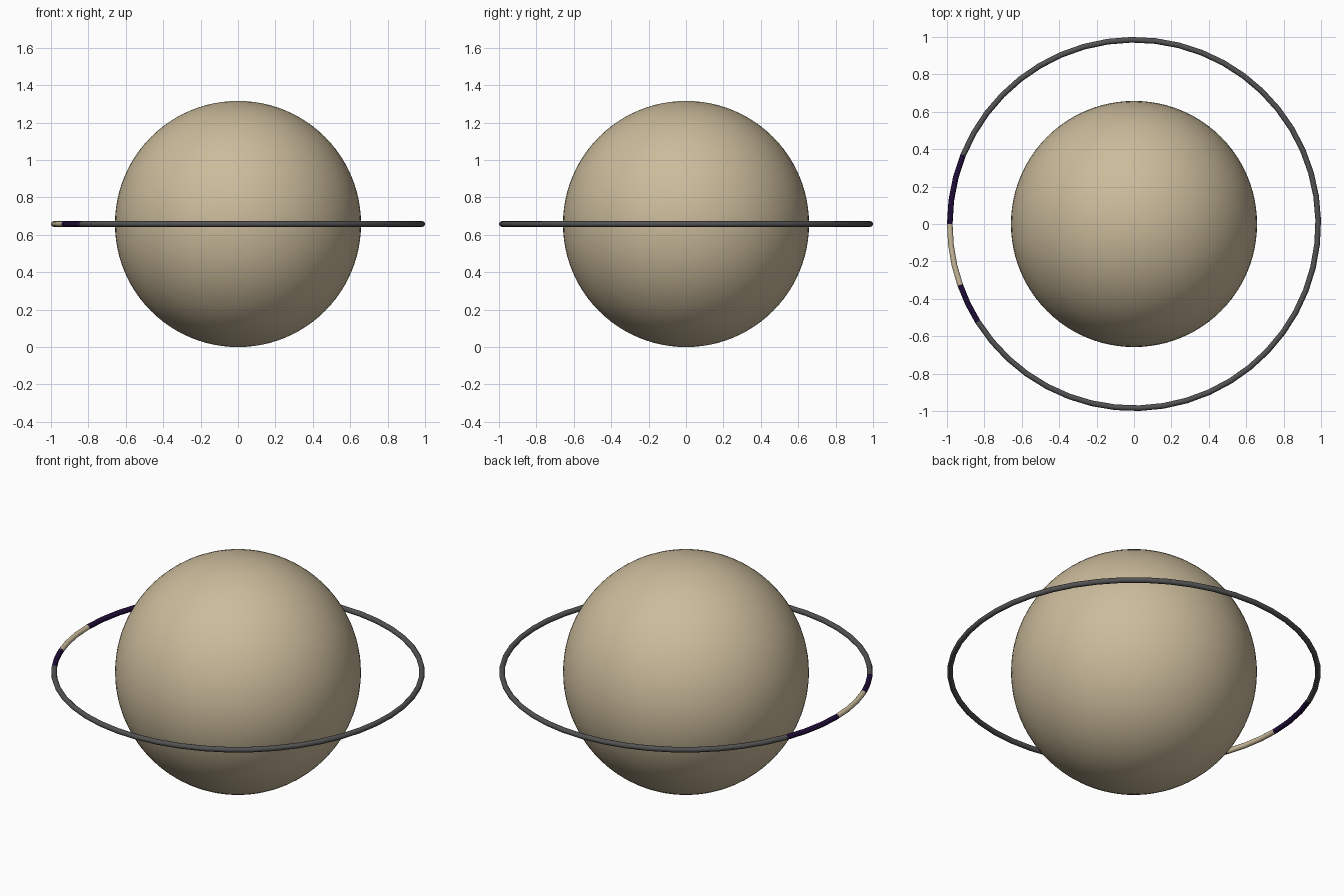
import bpy, bmesh, math

if "Cube" in bpy.data.objects:
    bpy.data.objects.remove(bpy.data.objects["Cube"])

R_BALL, R_RING, R_TUBE, SIDES = 0.658, 0.985, 0.015, 12


def material(name, rgb):
    m = bpy.data.materials.new(name)
    m.diffuse_color = (*rgb, 1)
    m.use_nodes = True
    m.node_tree.nodes["Principled BSDF"].inputs["Base Color"].default_value = m.diffuse_color
    return m


tan = material("tan", (0.60, 0.50, 0.33))
grey = material("dark grey", (0.085, 0.085, 0.085))
purple = material("deep purple", (0.014, 0.004, 0.04))


def finish(name, bm, mats):
    bmesh.ops.recalc_face_normals(bm, faces=bm.faces)
    for f in bm.faces:
        f.smooth = True
    me = bpy.data.meshes.new(name)
    bm.to_mesh(me)
    bm.free()
    for m in mats:
        me.materials.append(m)
    ob = bpy.data.objects.new(name, me)
    ob.location.z = R_BALL
    bpy.context.collection.objects.link(ob)


# Planet ball
bm = bmesh.new()
bmesh.ops.create_uvsphere(bm, u_segments=96, v_segments=48, radius=R_BALL)
finish("planet", bm, [tan])

# Orbit ring: coloured arcs (start, end, steps, material) around the loop
arcs = [(-148, 158, 41, 0), (158, 180, 3, 1), (180, 199.3, 3, 2), (199.3, 212, 2, 1)]
bm = bmesh.new()
stations = []
for start, end, steps, mat in arcs:
    stations += [(math.radians(start + (end - start) * i / steps), mat) for i in range(steps)]
loops = []
for a, _ in stations:
    loop = []
    for j in range(SIDES):
        t = 2 * math.pi * j / SIDES
        r = R_RING + R_TUBE * math.cos(t)
        loop.append(bm.verts.new((r * math.cos(a), r * math.sin(a), R_TUBE * math.sin(t))))
    loops.append(loop)
for i, (_, mat) in enumerate(stations):
    p, q = loops[i], loops[(i + 1) % len(loops)]
    for j in range(SIDES):
        k = (j + 1) % SIDES
        bm.faces.new((p[j], q[j], q[k], p[k])).material_index = mat
finish("orbit_ring", bm, [grey, purple, tan])
